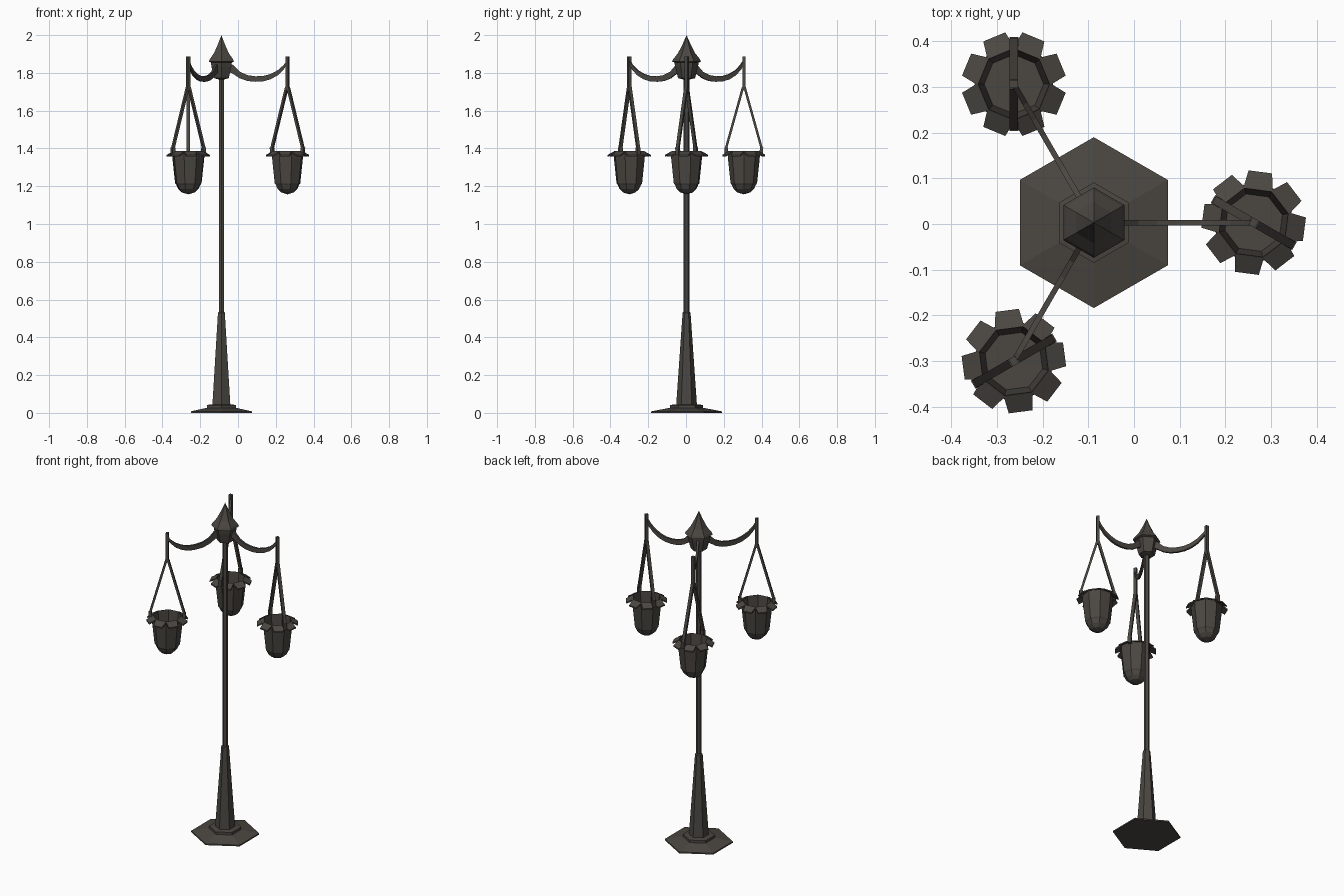
import bpy, bmesh, math
from mathutils import Matrix, Vector

if "Cube" in bpy.data.objects:
    bpy.data.objects.remove(bpy.data.objects["Cube"])

mat = bpy.data.materials.new("dark iron")
mat.diffuse_color = (0.070, 0.063, 0.054, 1)
mat.use_nodes = True
mat.node_tree.nodes["Principled BSDF"].inputs["Base Color"].default_value = mat.diffuse_color

POLE = Vector((-0.088, 0.003, 0))   # pole axis
REACH = 0.35                        # arm length


def finish(name, bm, matrix):
    bmesh.ops.recalc_face_normals(bm, faces=bm.faces)
    bm.transform(matrix)
    me = bpy.data.meshes.new(name)
    bm.to_mesh(me)
    bm.free()
    me.materials.append(mat)
    ob = bpy.data.objects.new(name, me)
    bpy.context.collection.objects.link(ob)
    return ob


def lathe(name, profile, sides, matrix, start=0.0):
    """Flat sided turned part from (radius, height) points, capped at both ends."""
    bm = bmesh.new()
    rings = []
    for r, z in profile:
        rings.append([bm.verts.new((r * math.cos(start + math.tau * i / sides),
                                    r * math.sin(start + math.tau * i / sides), z))
                      for i in range(sides)])
    for a, b in zip(rings, rings[1:]):
        for i in range(sides):
            j = (i + 1) % sides
            bm.faces.new((a[i], a[j], b[j], b[i]))
    bm.faces.new(rings[0])
    bm.faces.new(rings[-1])
    bmesh.ops.remove_doubles(bm, verts=bm.verts, dist=0.0002)
    return finish(name, bm, matrix)


def bar(bm, a, b, thick, width):
    """Rectangular bar from a to b in the xz plane, ends cut level in z."""
    rings = []
    for x, z in (a, b):
        rings.append([bm.verts.new((x + sx * thick / 2, sy * width / 2, z))
                      for sx, sy in ((-1, -1), (1, -1), (1, 1), (-1, 1))])
    p, q = rings
    for i in range(4):
        j = (i + 1) % 4
        bm.faces.new((p[i], p[j], q[j], q[i]))
    bm.faces.new(p)
    bm.faces.new(q)


at_pole = Matrix.Translation(POLE)
HEX = math.pi / 2

# stepped hexagonal foot
lathe("base_plate", [(0.187, 0), (0.187, 0.008), (0.088, 0.027), (0.088, 0.042),
                     (0.05, 0.046)], 6, at_pole, HEX)
# tapered lower post and thin upper post
lathe("lower_post", [(0.055, 0.04), (0.021, 0.53), (0.015, 0.535)], 6, at_pole, HEX)
lathe("upper_post", [(0.015, 0.53), (0.015, 1.79)], 6, at_pole, HEX)
# crown with pointed cap
lathe("post_head", [(0.015, 1.765), (0.045, 1.772), (0.061, 1.835), (0.064, 1.855),
                    (0.077, 1.86), (0.071, 1.872), (0.045, 1.905), (0.022, 1.95),
                    (0.0, 2.0)], 6, at_pole, HEX)

# sagging arm outline: distance, lower height, upper height
ARM = [(0.04, 1.805, 1.850), (0.062, 1.795, 1.842), (0.098, 1.771, 1.806),
       (0.138, 1.757, 1.788), (0.18, 1.753, 1.782), (0.22, 1.755, 1.783),
       (0.26, 1.766, 1.794), (0.30, 1.788, 1.815), (0.33, 1.818, 1.842),
       (0.35, 1.848, 1.870)]

for k, side in enumerate(("right", "back", "front")):
    ang = math.tau * k / 3
    arm_m = at_pole @ Matrix.Rotation(ang, 4, 'Z')
    # lantern frame is turned 30 degrees from its arm
    lamp_m = (arm_m @ Matrix.Translation((REACH, 0, 0))
              @ Matrix.Rotation(-math.pi / 6, 4, 'Z'))

    # arm
    bm = bmesh.new()
    rows = [[bm.verts.new((x, y, z)) for y, z in
             ((-0.006, lo), (0.006, lo), (0.006, hi), (-0.006, hi))]
            for x, lo, hi in ARM]
    for a, b in zip(rows, rows[1:]):
        for i in range(4):
            j = (i + 1) % 4
            bm.faces.new((a[i], a[j], b[j], b[i]))
    bm.faces.new(rows[0])
    bm.faces.new(rows[-1])
    finish(side + "_arm", bm, arm_m)

    # hanger stem, two splayed straps and their feet
    bm = bmesh.new()
    bar(bm, (0, 1.71), (0, 1.886), 0.016, 0.018)
    for s in (-1, 1):
        bar(bm, (s * 0.004, 1.725), (s * 0.096, 1.395), 0.013, 0.018)
        bar(bm, (s * 0.094, 1.405), (s * 0.092, 1.365), 0.018, 0.020)
    finish(side + "_hanger", bm, lamp_m)

    # open octagonal cup with rounded bottom
    lathe(side + "_lantern_cup",
          [(0.0, 1.225), (0.065, 1.225), (0.078, 1.385), (0.086, 1.380), (0.084, 1.345),
           (0.070, 1.215), (0.064, 1.208), (0.054, 1.186), (0.034, 1.167), (0.0, 1.157)],
          8, lamp_m)

    # drooping petals around the rim
    bm = bmesh.new()
    for i in range(8):
        rot = Matrix.Rotation(math.tau * (i + 0.5) / 8, 3, 'Z')
        inner, outer = 0.075, 0.112
        outline = [(inner, -0.032, 1.386), (outer, -0.026, 1.366),
                   (outer, 0.026, 1.366), (inner, 0.032, 1.386)]
        top = [bm.verts.new(rot @ Vector(p)) for p in outline]
        low = [bm.verts.new(rot @ Vector((x, y, z - 0.008))) for x, y, z in outline]
        bm.faces.new(top)
        bm.faces.new(low[::-1])
        for a in range(4):
            b = (a + 1) % 4
            bm.faces.new((top[a], low[a], low[b], top[b]))
    finish(side + "_petal_rim", bm, lamp_m)
